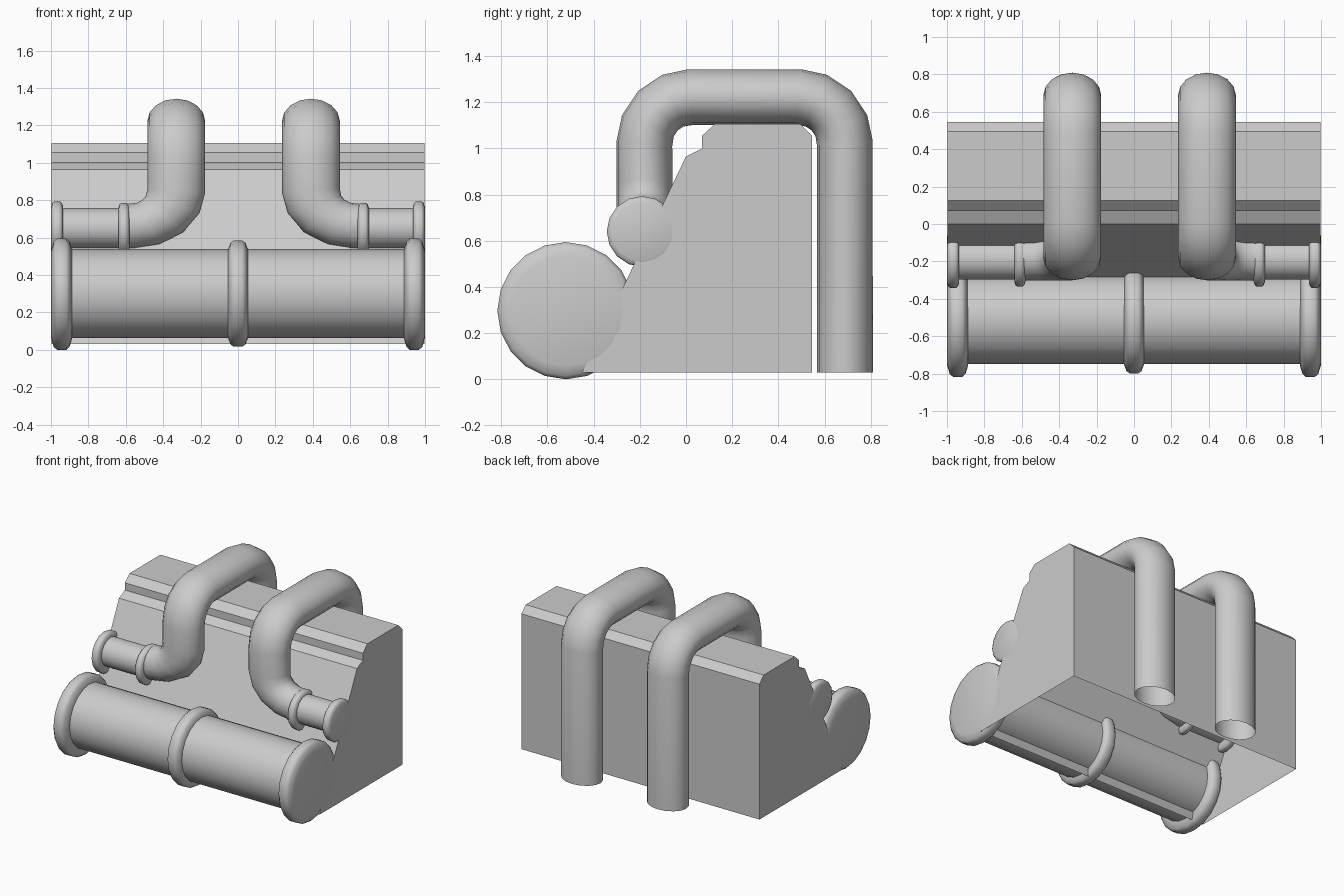
import bpy, bmesh
from math import cos, sin, pi, radians
from mathutils import Vector

cube = bpy.data.objects.get("Cube")
if cube:
    bpy.data.objects.remove(cube, do_unlink=True)

GREY = (0.6, 0.6, 0.6, 1)
grey = bpy.data.materials.new("plain grey")
grey.use_nodes = True
grey.diffuse_color = GREY
grey.node_tree.nodes["Principled BSDF"].inputs["Base Color"].default_value = GREY


def smooth(obj, angle):
    bpy.ops.object.select_all(action='DESELECT')
    obj.select_set(True)
    bpy.context.view_layer.objects.active = obj
    bpy.ops.object.shade_smooth_by_angle(angle=radians(angle))


def add_mesh(name, bm, location=(0, 0, 0)):
    bmesh.ops.recalc_face_normals(bm, faces=bm.faces)
    mesh = bpy.data.meshes.new(name)
    bm.to_mesh(mesh)
    bm.free()
    mesh.materials.append(grey)
    obj = bpy.data.objects.new(name, mesh)
    obj.location = location
    bpy.context.collection.objects.link(obj)
    return obj


def lathe(name, profile, location, sides):
    """Turn (x, radius) points about the x axis."""
    bm = bmesh.new()
    verts = [bm.verts.new((x, 0, r)) for x, r in profile]
    edges = [bm.edges.new(pair) for pair in zip(verts, verts[1:])]
    bmesh.ops.spin(bm, geom=verts + edges, axis=(1, 0, 0), cent=(0, 0, 0),
                   angle=2 * pi, steps=sides)
    bmesh.ops.remove_doubles(bm, verts=bm.verts, dist=0.0005)
    smooth(add_mesh(name, bm, location), 50)


def rod(name, x0, x1, radius, y, z, sides):
    lathe(name, [(x0, 0), (x0, radius), (x1, radius), (x1, 0)], (0, y, z), sides)


def collar(name, x, half, radius, bevel, y, z, sides):
    """Disc with a rounded rim."""
    side = [(half, 0), (half, radius - bevel),
            (half * 0.75, radius - bevel * 0.25), (half * 0.45, radius)]
    lathe(name, [(-a, r) for a, r in side] + side[::-1], (x, y, z), sides)


def bend(corner, before, after, size, steps=4):
    """Round a right-angled corner between two unit directions."""
    corner, before, after = Vector(corner), Vector(before), Vector(after)
    centre = corner + (after - before) * size
    return [centre - after * size * cos(t) + before * size * sin(t)
            for t in (i * pi / 2 / steps for i in range(steps + 1))]


def tube(name, points, radius, stretch, x):
    """Open pipe along a path, widened across x."""
    curve = bpy.data.curves.new(name, 'CURVE')
    curve.dimensions = '3D'
    curve.bevel_depth = radius
    curve.bevel_resolution = 6
    spline = curve.splines.new('POLY')
    spline.points.add(len(points) - 1)
    for p, co in zip(spline.points, points):
        p.co = (*co, 1)
    curve.materials.append(grey)
    obj = bpy.data.objects.new(name, curve)
    bpy.context.collection.objects.link(obj)
    obj.location.x = x
    obj.scale.x = stretch
    bpy.ops.object.select_all(action='DESELECT')
    obj.select_set(True)
    bpy.context.view_layer.objects.active = obj
    bpy.ops.object.convert(target='MESH')
    bpy.ops.object.transform_apply(location=False, rotation=False, scale=True)
    smooth(bpy.context.view_layer.objects.active, 50)


# Hollow housing with an open underside
outline = [(-0.45, 0.03), (0, 0.965), (0.07, 1.0), (0.07, 1.055), (0.125, 1.105),
           (0.495, 1.105), (0.545, 1.055), (0.545, 0.03)]
bm = bmesh.new()
ends = [[bm.verts.new((x, y, z)) for y, z in outline] for x in (-0.997, 0.997)]
for end in ends:
    bm.faces.new(end)
for i in range(len(outline) - 1):
    bm.faces.new((ends[0][i], ends[0][i + 1], ends[1][i + 1], ends[1][i]))
add_mesh("housing", bm)

# Large front pipe
rod("main_pipe", -0.95, 0.95, 0.238, -0.51, 0.3, 20)
collar("main_middle_ring", 0, 0.053, 0.283, 0.045, -0.515, 0.3, 20)

UP, BACK, DOWN = (0, 0, 1), (0, 1, 0), (0, 0, -1)
STRETCH = 1.28
for side, s in (("left", 1), ("right", -1)):
    collar(side + "_main_cap", s * 0.943, 0.056, 0.297, 0.06, -0.52, 0.297, 20)

    # Small side pipe with its collars
    y, z = -0.19, 0.64
    rod(side + "_small_pipe", s * 0.6, s * 0.96, 0.108, y, z + 0.01, 16)
    collar(side + "_small_cap", s * 0.967, 0.032, 0.153, 0.025, y, z, 16)
    collar(side + "_small_ring", 0.03 + s * 0.64, 0.03, 0.145, 0.025, y, z, 16)

    # Bent pipe rising, crossing the top and going down the back
    y, z, top, back = -0.18, 0.66, 1.222, 0.688
    path = [Vector((s * 0.27 / STRETCH, y, z))]
    path += bend((0, y, z), (-s, 0, 0), UP, 0.19)
    path += bend((0, y, top), UP, BACK, 0.2)
    path += bend((0, back, top), BACK, DOWN, 0.2)
    path.append(Vector((0, back, 0.03)))
    tube(side + "_bent_pipe", path, 0.121, STRETCH, 0.03 + s * 0.36)
